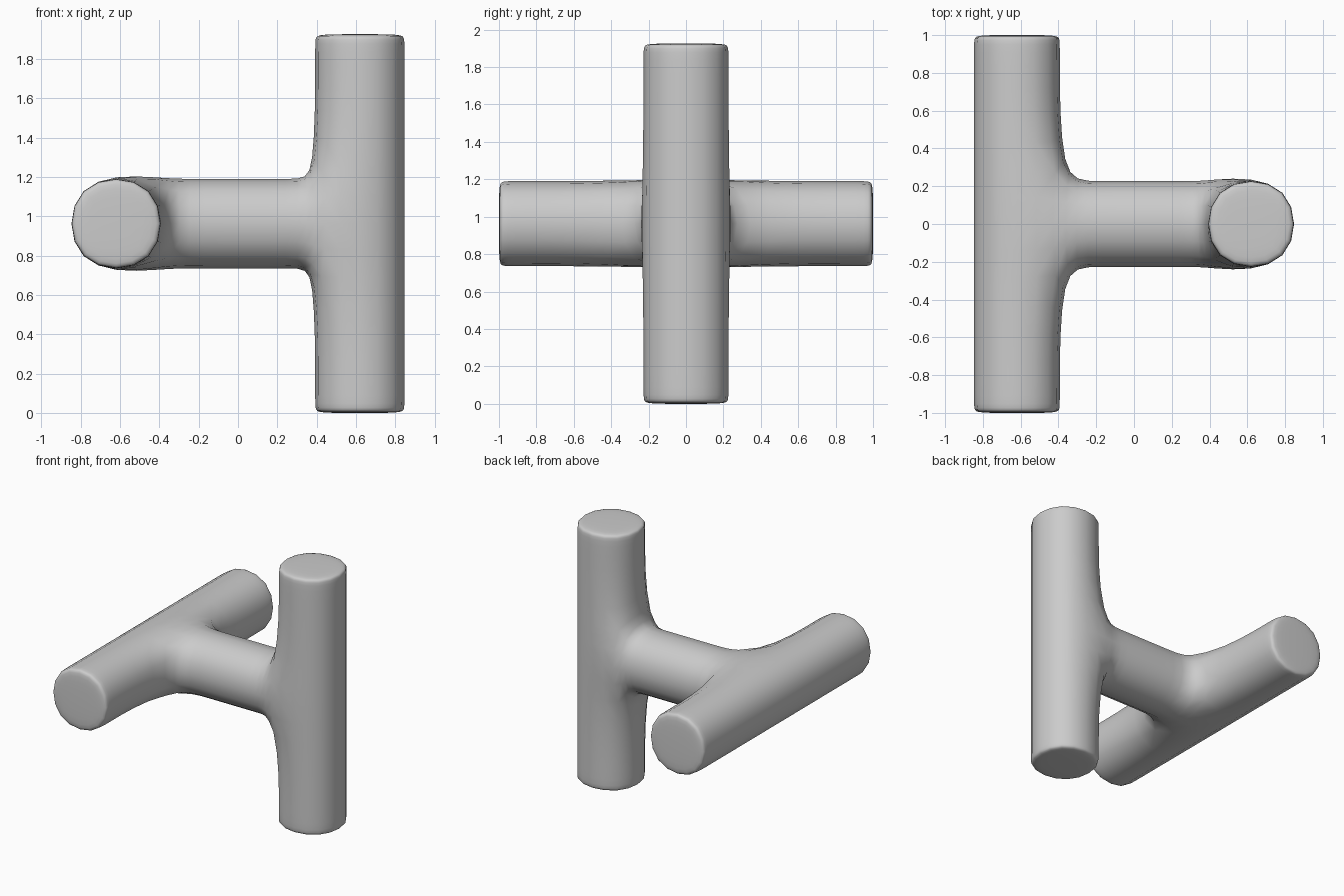
import bpy, bmesh
from mathutils import Vector

if "Cube" in bpy.data.objects:
    bpy.data.objects.remove(bpy.data.objects["Cube"])

A = 0.248            # half width of the square cage (rounds to a tube)
CX, CZ = 0.62, 0.963


def push(bm, face, dist):
    """Extrude a face along its normal and return the new end face."""
    n = face.normal.copy()
    new = bmesh.ops.extrude_discrete_faces(bm, faces=[face])["faces"][0]
    bmesh.ops.translate(bm, verts=new.verts, vec=n * dist)
    new.normal_update()
    return new


def face_toward(bm, centre, d):
    d = Vector(d)
    return max((f for f in bm.faces if f.normal.dot(d) > 0.9),
               key=lambda f: -(f.calc_center_median() - Vector(centre) - d * A).length)


def arm(bm, centre, d, length):
    """Straight tube arm with a support loop and a softly domed cap."""
    f = push(bm, face_toward(bm, centre, d), length - A - 0.06)
    f = push(bm, f, 0.05)
    n = f.normal.copy()
    bmesh.ops.inset_individual(bm, faces=[f], thickness=0.05)
    bmesh.ops.translate(bm, verts=f.verts, vec=n * 0.012)


bm = bmesh.new()
left, right = Vector((-CX, 0, CZ)), Vector((CX, 0, CZ))

# junction blocks
for c in (left, right):
    cube = bmesh.ops.create_cube(bm, size=2 * A)
    bmesh.ops.translate(bm, verts=cube["verts"], vec=c)
bm.normal_update()

# connecting bar: wide fillet on the left, tight on the right
a = push(bm, face_toward(bm, left, (1, 0, 0)), 0.13)
b = push(bm, face_toward(bm, right, (-1, 0, 0)), 0.045)
bmesh.ops.bridge_loops(bm, edges=list(a.edges) + list(b.edges))
bmesh.ops.delete(bm, geom=[a, b], context='FACES_ONLY')
bm.normal_update()

# crossed arms
for s in (-1, 1):
    arm(bm, left, (0, s, 0), 1.0)
    arm(bm, right, (0, 0, s), CZ)

bmesh.ops.recalc_face_normals(bm, faces=bm.faces)
mesh = bpy.data.meshes.new("crossed_tube_handle")
bm.to_mesh(mesh)
bm.free()
mesh.shade_smooth()
obj = bpy.data.objects.new("crossed_tube_handle", mesh)
bpy.context.collection.objects.link(obj)
sub = obj.modifiers.new("Subdivision", 'SUBSURF')
sub.levels = sub.render_levels = 2
